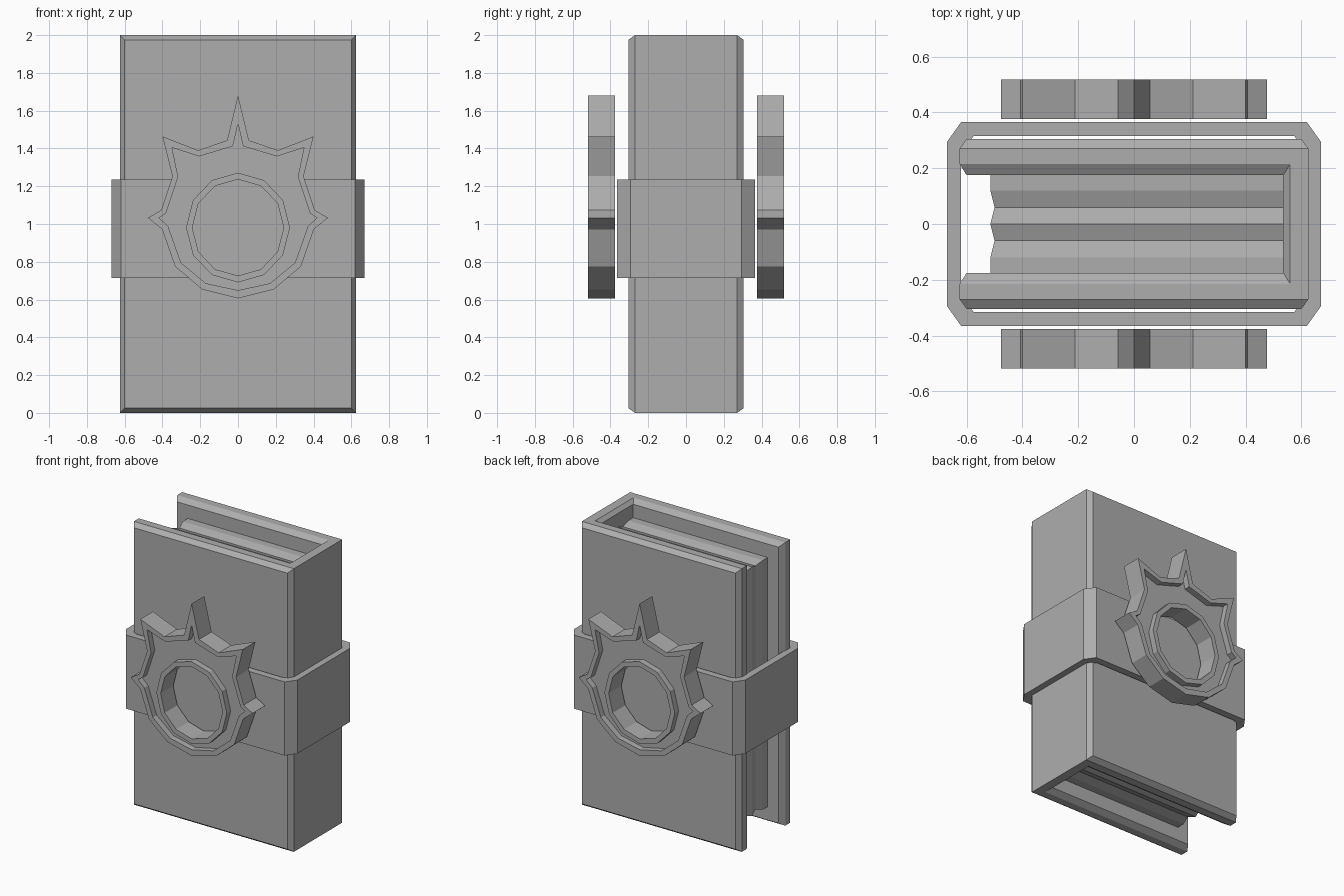
import bpy, bmesh
from math import cos, sin, pi, copysign

cube = bpy.data.objects.get("Cube")
if cube:
    bpy.data.objects.remove(cube, do_unlink=True)

grey = bpy.data.materials.new("plain grey")
grey.use_nodes = True
grey.diffuse_color = (0.42, 0.42, 0.42, 1)
grey.node_tree.nodes["Principled BSDF"].inputs["Base Color"].default_value = (0.42, 0.42, 0.42, 1)


def add_loop(bm, points):
    return [bm.verts.new(p) for p in points]


def skin(bm, a, b):
    """Join two loops of equal length with quads."""
    n = len(a)
    for i in range(n):
        j = (i + 1) % n
        bm.faces.new((a[i], a[j], b[j], b[i]))


def fill_between(bm, a, b):
    """Fill the flat area between an outer loop and a hole loop."""
    edges = []
    for ring in (a, b):
        for i, v in enumerate(ring):
            w = ring[(i + 1) % len(ring)]
            edges.append(bm.edges.get((v, w)) or bm.edges.new((v, w)))
    bmesh.ops.triangle_fill(bm, edges=edges, use_beauty=True)


def finish(bm, name):
    bmesh.ops.remove_doubles(bm, verts=bm.verts[:], dist=0.0005)
    holes = [e for e in bm.edges if e.is_boundary]
    if holes:
        bmesh.ops.holes_fill(bm, edges=holes, sides=0)
    bmesh.ops.recalc_face_normals(bm, faces=bm.faces[:])
    mesh = bpy.data.meshes.new(name)
    bm.to_mesh(mesh)
    bm.free()
    mesh.materials.append(grey)
    obj = bpy.data.objects.new(name, mesh)
    bpy.context.collection.objects.link(obj)
    return obj


# Cover: U-shaped section with chamfered rims, spine at +x
half = [(0.535, 0.175), (-0.6, 0.175), (-0.625, 0.215), (-0.625, 0.27),
        (-0.6, 0.305), (0.6, 0.305), (0.625, 0.27)]
section = half + [(x, -y) for x, y in reversed(half)]


def rim(x, y):
    """Pull the wide faces in to the narrow end of the chamfer."""
    if abs(y) in (0.305, 0.175):
        x += copysign(0.025, x)
        y = copysign(0.27 if abs(y) > 0.2 else 0.215, y)
    return x, y


bm = bmesh.new()
levels = [add_loop(bm, [(*(rim(x, y) if end else (x, y)), z) for x, y in section])
          for z, end in ((0, True), (0.025, False), (1.975, False), (2, True))]
for low, high in zip(levels, levels[1:]):
    skin(bm, low, high)
finish(bm, "book_cover")

# Pages: block with V grooves running around its open sides
bm = bmesh.new()
rows = []
for y, groove in ((-0.18, 0), (-0.12, 0), (-0.06, 1), (0, 0), (0.06, 1), (0.12, 0), (0.18, 0)):
    left = -0.515 + 0.015 * groove
    low = 0.12 + 0.02 * groove
    rows.append(add_loop(bm, [(left, y, low), (0.545, y, low),
                              (0.545, y, 2 - low), (left, y, 2 - low)]))
for a, b in zip(rows, rows[1:]):
    skin(bm, a, b)
finish(bm, "pages")


# Strap: closed band with cut corners
def octagon(x, y, cx, cy):
    quarter = [(x, y - cy), (x - cx, y)]
    top = quarter + [(-a, b) for a, b in reversed(quarter)]
    return top + [(-a, -b) for a, b in top]


outer = octagon(0.67, 0.365, 0.05, 0.07)
inner = octagon(0.62, 0.315, 0.045, 0.06)
bm = bmesh.new()
loops = [add_loop(bm, [(x, y, z) for x, y in shape])
         for shape, z in ((outer, 0.715), (outer, 1.235), (inner, 1.235), (inner, 0.715))]
for i in range(4):
    skin(bm, loops[i], loops[(i + 1) % 4])
finish(bm, "strap")

# Emblems: spiked rim, sunken floor and raised ring around a through hole
spikes = [(0, 1.68), (0.058, 1.443), (0.212, 1.39), (0.4, 1.464), (0.347, 1.253),
          (0.407, 1.073), (0.476, 1.033), (0.402, 0.972), (0.333, 0.775),
          (0.19, 0.654), (0, 0.606)]
sunken = [(0, 1.53), (0.027, 1.412), (0.206, 1.358), (0.349, 1.404), (0.317, 1.25),
          (0.381, 1.057), (0.418, 1.033), (0.37, 0.988), (0.302, 0.795),
          (0.17, 0.686), (0, 0.649)]


def mirrored(points):
    return points + [(-x, z) for x, z in reversed(points[1:-1])]


def oval(rx, rz):
    return [(rx * sin(i * pi / 6), 0.981 + rz * cos(i * pi / 6)) for i in range(12)]


def emblem(name, side):
    back, floor, front = 0.377, 0.475, 0.518
    bm = bmesh.new()

    def at(points, depth):
        return add_loop(bm, [(x, side * depth, z) for x, z in points])

    star, pit = mirrored(spikes), mirrored(sunken)
    ring, hole = oval(0.275, 0.29), oval(0.242, 0.255)
    rim_loops = [at(star, back), at(star, front), at(pit, front), at(pit, floor)]
    ring_loops = [at(ring, floor), at(ring, front), at(hole, front), at(hole, back)]
    for group in (rim_loops, ring_loops):
        for a, b in zip(group, group[1:]):
            skin(bm, a, b)
    fill_between(bm, rim_loops[-1], ring_loops[0])
    fill_between(bm, rim_loops[0], ring_loops[-1])
    finish(bm, name)


emblem("front_emblem", -1)
emblem("back_emblem", 1)
